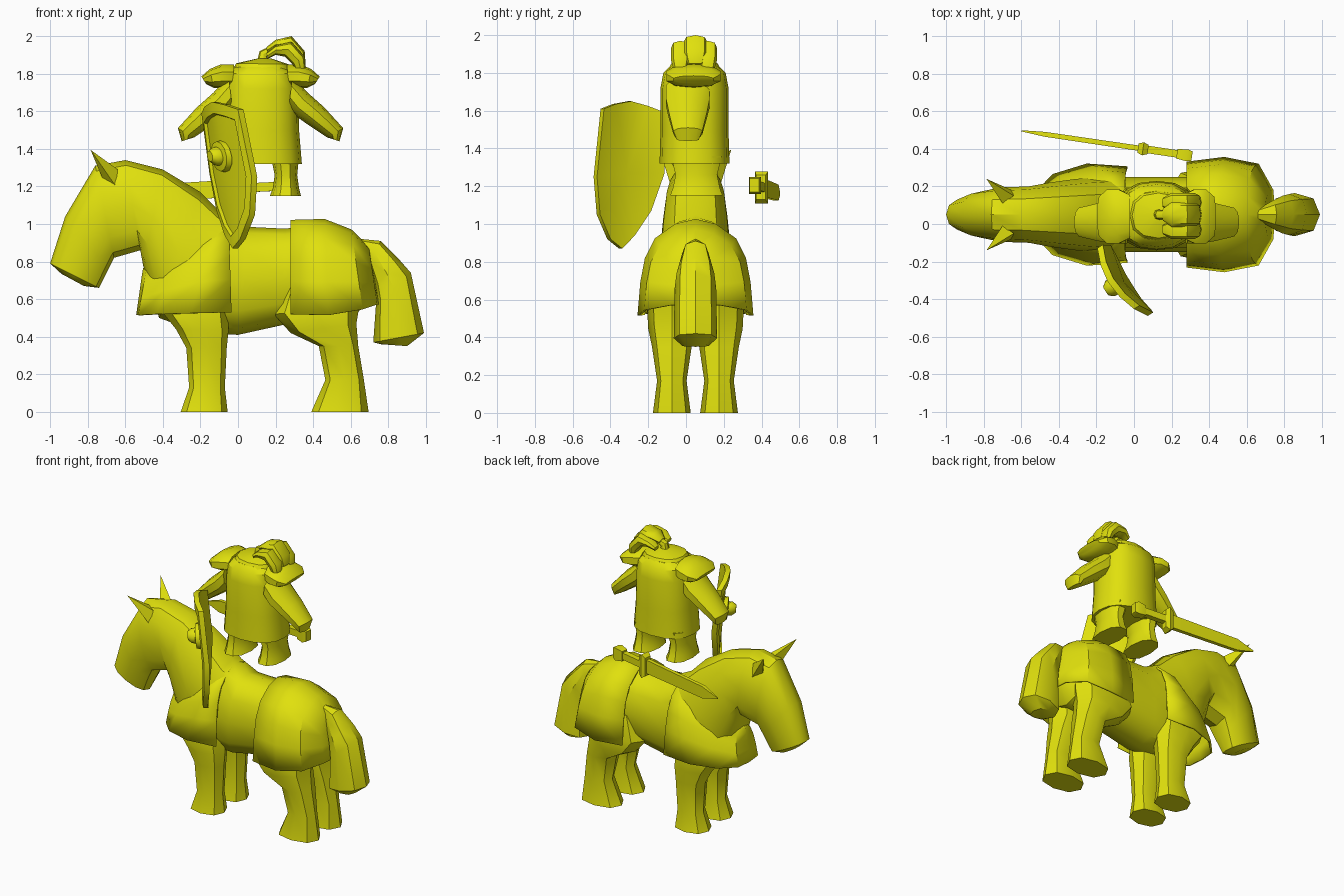
import bpy, bmesh, math
from mathutils import Vector

MAT = bpy.data.materials.new("plain_yellow")
MAT.diffuse_color = (0.75, 0.75, 0.004, 1)
CY = 0.05  # y of the horse's symmetry plane


def make(name, verts, faces, thick=0):
    bm = bmesh.new()
    vs = [bm.verts.new(v) for v in verts]
    for f in faces:
        bm.faces.new([vs[i] for i in f])
    bmesh.ops.remove_doubles(bm, verts=bm.verts, dist=0.0005)
    bmesh.ops.recalc_face_normals(bm, faces=bm.faces)
    me = bpy.data.meshes.new(name)
    bm.to_mesh(me)
    bm.free()
    me.materials.append(MAT)
    ob = bpy.data.objects.new(name, me)
    bpy.context.collection.objects.link(ob)
    if thick:
        mod = ob.modifiers.new("thickness", 'SOLIDIFY')
        mod.thickness = thick
        mod.offset = 0
    return ob


def skin(n, count, closed=True):
    last = n if closed else n - 1
    return [(r * n + i, r * n + (i + 1) % n, (r + 1) * n + (i + 1) % n, (r + 1) * n + i)
            for r in range(count - 1) for i in range(last)]


def loft(name, rings, cy=CY, n=12, p=0.85):
    """Each ring: two opposite profile points (x, z) and a half width in y."""
    vs = []
    for x1, z1, x2, z2, w in rings:
        for i in range(n):
            a = 2 * math.pi * i / n
            c, s = (math.copysign(abs(f) ** p, f) for f in (math.cos(a), math.sin(a)))
            vs.append(((x1 + x2) / 2 + c * (x1 - x2) / 2, cy + s * w,
                       (z1 + z2) / 2 + c * (z1 - z2) / 2))
    caps = [tuple(range(n)), tuple(range(len(vs) - n, len(vs)))]
    return make(name, vs, skin(n, len(rings)) + caps)


def cape(name, stations):
    """Cloth arch: top x, bottom x, top z, bottom z, half width."""
    half = [(1, 0), (.95, .35), (.87, .6), (.7, .8), (.35, .95)]
    arch = half + [(0, 1)] + [(-a, b) for a, b in reversed(half)]
    vs = [(xb + (xt - xb) * h, CY + a * w, zb + (zt - zb) * h)
          for xt, xb, zt, zb, w in stations for a, h in arch]
    return make(name, vs, skin(len(arch), len(stations), False), 0.014)


# Horse
loft("horse_body", [
    (.70, .88, .70, .62, .08), (.62, .94, .62, .50, .17), (.45, 1.0, .45, .47, .20),
    (.25, .975, .25, .465, .20), (.05, .985, 0, .41, .20), (-.08, 1.05, -.20, .42, .20),
    (-.20, 1.17, -.42, .50, .19), (-.40, 1.29, -.505, .78, .17), (-.60, 1.34, -.52, .86, .15),
    (-.76, 1.31, -.66, .82, .145), (-.92, 1.04, -.69, .76, .125),
    (-1.0, .79, -.74, .66, .09), (-.94, .735, -.82, .67, .06)])
loft("tail", [
    (.66, .92, .66, .84, .03), (.76, .91, .70, .78, .07), (.85, .82, .73, .66, .10),
    (.92, .74, .735, .58, .11), (.99, .42, .72, .37, .115), (.90, .35, .76, .36, .07)], n=8)
for side, sy in (("near", -1), ("far", 1)):
    y = CY + sy * 0.125
    loft("front_leg_" + side, [
        (-.305, 0, -.055, 0, .10), (-.26, .13, -.07, .13, .075), (-.275, .34, -.06, .34, .09),
        (-.33, .44, -.05, .44, .105), (-.41, .54, -.05, .54, .11), (-.38, .68, -.06, .68, .08)], y, 8)
    loft("rear_leg_" + side, [
        (.39, 0, .695, 0, .10), (.465, .17, .67, .17, .078), (.43, .35, .64, .35, .105),
        (.28, .42, .63, .47, .125), (.19, .52, .645, .56, .13), (.25, .70, .65, .70, .10)], y, 8)
    # Ear: open folded spike
    b = [(-.64, CY + sy * .10, 1.29), (-.65, CY + sy * .13, 1.20),
         (-.72, CY + sy * .10, 1.24), (-.70, CY + sy * .06, 1.30), (-.785, CY + sy * .19, 1.395)]
    make("ear_" + side, b, [(0, 1, 4), (1, 2, 4), (2, 3, 4), (3, 0, 4), (0, 1, 2, 3)])

# Horse cloth
cape("rear_cape", [
    (.28, .28, 1.015, .52, .275), (.46, .48, 1.02, .515, .30), (.60, .66, .965, .545, .265),
    (.69, .735, .88, .57, .13), (.69, .745, .87, .57, 0)])
cape("front_cape", [
    (-.05, -.035, 1.03, .53, .25), (-.12, -.25, 1.0, .525, .265), (-.30, -.43, .88, .52, .21),
    (-.48, -.525, .77, .515, .11), (-.50, -.535, .76, .515, 0)])

# Rider
RX = 0.12
loft("torso", [
    (RX - .22, 1.32, RX + .22, 1.32, .185), (RX - .205, 1.50, RX + .205, 1.50, .18),
    (RX - .20, 1.72, RX + .20, 1.72, .18), (RX - .19, 1.80, RX + .19, 1.80, .165),
    (RX - .14, 1.835, RX + .14, 1.835, .13)], .045, 16)
loft("neck_cap", [
    (RX - .15, 1.82, RX + .16, 1.82, .14), (RX - .13, 1.855, RX + .15, 1.85, .12),
    (RX - .02, 1.88, RX + .06, 1.88, .04)], .045, 12)
for side, s in (("left", -1), ("right", 1)):
    def mx(rings):
        return [(RX + s * a, b, RX + s * c, d, w) for a, b, c, d, w in rings]
    loft("rider_leg_" + side, mx([
        (.05, 1.15, .215, 1.15, .145), (.065, 1.19, .205, 1.19, .13),
        (.075, 1.26, .195, 1.26, .115), (.055, 1.36, .205, 1.36, .14)]), .055, 10)
    loft("arm_" + side, mx([
        (.17, 1.79, .15, 1.62, .12), (.25, 1.70, .18, 1.58, .12), (.34, 1.62, .25, 1.53, .105),
        (.44, 1.51, .355, 1.46, .08), (.42, 1.44, .375, 1.455, .06)]), .01, 10)
    loft("shoulder_guard_" + side, mx([
        (.14, 1.85, .15, 1.72, .12), (.21, 1.85, .19, 1.72, .15),
        (.27, 1.825, .25, 1.725, .15), (.315, 1.785, .29, 1.745, .11)]), .04, 10)

# Helmet plume: stem and curled crest in three lobes
loft("plume_stem", [(.10, 1.86, .17, 1.86, .03), (.115, 1.92, .155, 1.89, .025),
                    (.19, 1.955, .19, 1.90, .025)], CY, 8)
for name, y, w, d in (("middle", .05, .065, 0), ("near", -.03, .05, -.03), ("far", .115, .05, -.03)):
    loft("plume_" + name, [
        (.15, 1.94 + d, .16, 1.91 + d, w * .5), (.20, 1.98 + d, .20, 1.93 + d, w),
        (.285, 2.0 + d, .25, 1.92 + d, w), (.355, 1.92 + d, .29, 1.88 + d, w),
        (.36, 1.85 + d, .31, 1.84 + d, w * .7)], y, 8)

# Shield: curved plate with raised rim
U, V, N = Vector((.52, -.855, 0)), Vector((-.14, .06, 1)), Vector((-.85, -.52, 0))
C = Vector((-.035, -.30, 1.27))
edge = [(.19, .34), (.10, .365), (0, .38), (-.10, .355), (-.19, .32), (-.205, .0),
        (-.15, -.20), (-.07, -.33), (0, -.40), (.08, -.35), (.17, -.22), (.215, -.02)]


def on_shield(u, v, h=0):
    return C + U * u + V * v + N * (.045 * (1 - (u / .2) ** 2) + h)


vs = [on_shield(u * k, v * k, h) for k, h in ((1, -.02), (1, .015), (.84, .015), (.82, -.005))
      for u, v in edge]
n = len(edge)
vs += [on_shield(0, 0, -.005), on_shield(0, 0, -.025)]
fan = [(3 * n + i, 3 * n + (i + 1) % n, 4 * n) for i in range(n)]
back = [(i, (i + 1) % n, 4 * n + 1) for i in range(n)]
make("shield", vs, skin(n, 4) + fan + back)
# Shield boss: stepped disc with domed centre
steps = [(.085, -.01), (.08, .02), (.05, .025), (.047, .05), (.028, .075)]
vs = [on_shield(0, .09, h) + (U * math.cos(a) + V * math.sin(a)) * r
      for r, h in steps for a in [2 * math.pi * i / 12 for i in range(12)]]
make("shield_boss", vs, skin(12, 5) + [tuple(range(12)), tuple(range(48, 60))])

# Sword lying level beside the rider
P = Vector((.30, .363, 1.205))
D = Vector((-.90, .133, -.045))
S = Vector((.146, .989, 0))
Z = Vector((0, 0, 1))


def bar(name, stations):
    """Four sided bar along the sword: position, half thickness, half height."""
    vs = [P + D * t + S * (a * i) + Z * (b * j) for t, a, b in stations
          for i, j in ((1, 1), (1, -1), (-1, -1), (-1, 1))]
    make(name, vs, skin(4, len(stations)) + [(0, 1, 2, 3), tuple(range(len(vs) - 4, len(vs)))])


bar("pommel", [(-.01, .025, .035), (.02, .032, .045), (.08, .025, .035)])
bar("grip", [(.07, .02, .024), (.28, .02, .024)])
bar("sword_guard", [(.25, .025, .065), (.28, .035, .085), (.31, .025, .065)])
bar("blade", [(.30, .014, .048), (.86, .013, .042), (1.0, .003, .004)])

# Smooth shading with sharp creases
bpy.ops.object.select_all(action='SELECT')
bpy.context.view_layer.objects.active = bpy.data.objects["horse_body"]
bpy.ops.object.shade_smooth_by_angle(angle=math.radians(38))
